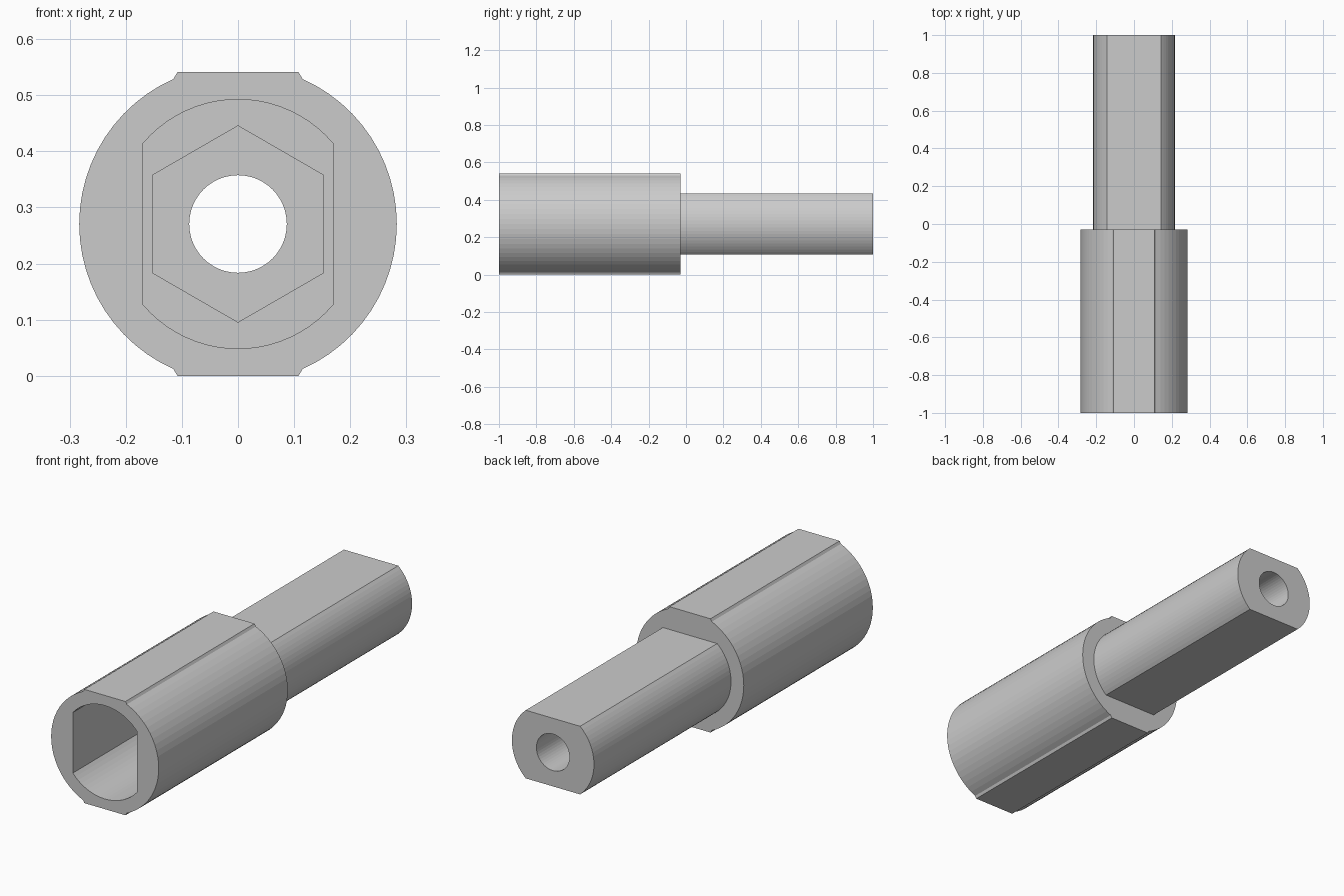
import bpy, bmesh
from math import sin, cos, asin, acos, pi

if "Cube" in bpy.data.objects:
    bpy.data.objects.remove(bpy.data.objects["Cube"])

CZ = 0.2705  # height of the long axis


def arc(r, mid, half, n):
    return [(r * cos(mid + half * (2 * i / n - 1)), r * sin(mid + half * (2 * i / n - 1)))
            for i in range(n + 1)]


def ngon(r, n, start=0.0):
    return [(r * cos(start + 2 * pi * i / n), r * sin(start + 2 * pi * i / n)) for i in range(n)]


def double_flat(r, half, turn=0.0, n=20):
    """Circle with two opposite flats at distance half from the centre."""
    a = asin(half / r)
    return arc(r, turn, a, n) + arc(r, turn + pi, a, n)


def prism(name, pts, y0, y1):
    """Extrude an x/z profile along y."""
    bm = bmesh.new()
    face = bm.faces.new([bm.verts.new((x, y0, CZ + z)) for x, z in pts])
    new = bmesh.ops.extrude_face_region(bm, geom=[face])["geom"]
    bmesh.ops.translate(bm, vec=(0, y1 - y0, 0),
                        verts=[v for v in new if isinstance(v, bmesh.types.BMVert)])
    bmesh.ops.recalc_face_normals(bm, faces=bm.faces)
    mesh = bpy.data.meshes.new(name)
    bm.to_mesh(mesh)
    bm.free()
    ob = bpy.data.objects.new(name, mesh)
    bpy.context.collection.objects.link(ob)
    return ob


def combine(target, other, operation):
    mod = target.modifiers.new(operation.lower(), "BOOLEAN")
    mod.operation, mod.object, mod.solver = operation, other, "EXACT"
    bpy.context.view_layer.objects.active = target
    bpy.ops.object.modifier_apply(modifier=mod.name)
    bpy.data.objects.remove(other)


# Sleeve: round body with raised flat pads above and below
R, PAD = 0.283, 0.108
a = acos(0.115 / R)
outline = (arc(R, 0, a, 24) + [(PAD, CZ), (-PAD, CZ)]
           + arc(R, pi, a, 24) + [(-PAD, -CZ), (PAD, -CZ)])
adapter = prism("socket_adapter", outline, -1.0, -0.03)

# Shank: narrower rod flattened above and below
combine(adapter, prism("shank", double_flat(0.216, 0.162), -0.07, 1.0), "UNION")

# Socket with side flats, hexagonal recess and through bore
combine(adapter, prism("socket_cut", double_flat(0.222, 0.169, pi / 2), -1.1, -0.27), "DIFFERENCE")
combine(adapter, prism("hex_cut", ngon(0.175, 6, pi / 2), -0.4, -0.12), "DIFFERENCE")
combine(adapter, prism("bore_cut", ngon(0.087, 48), -0.5, 1.1), "DIFFERENCE")
